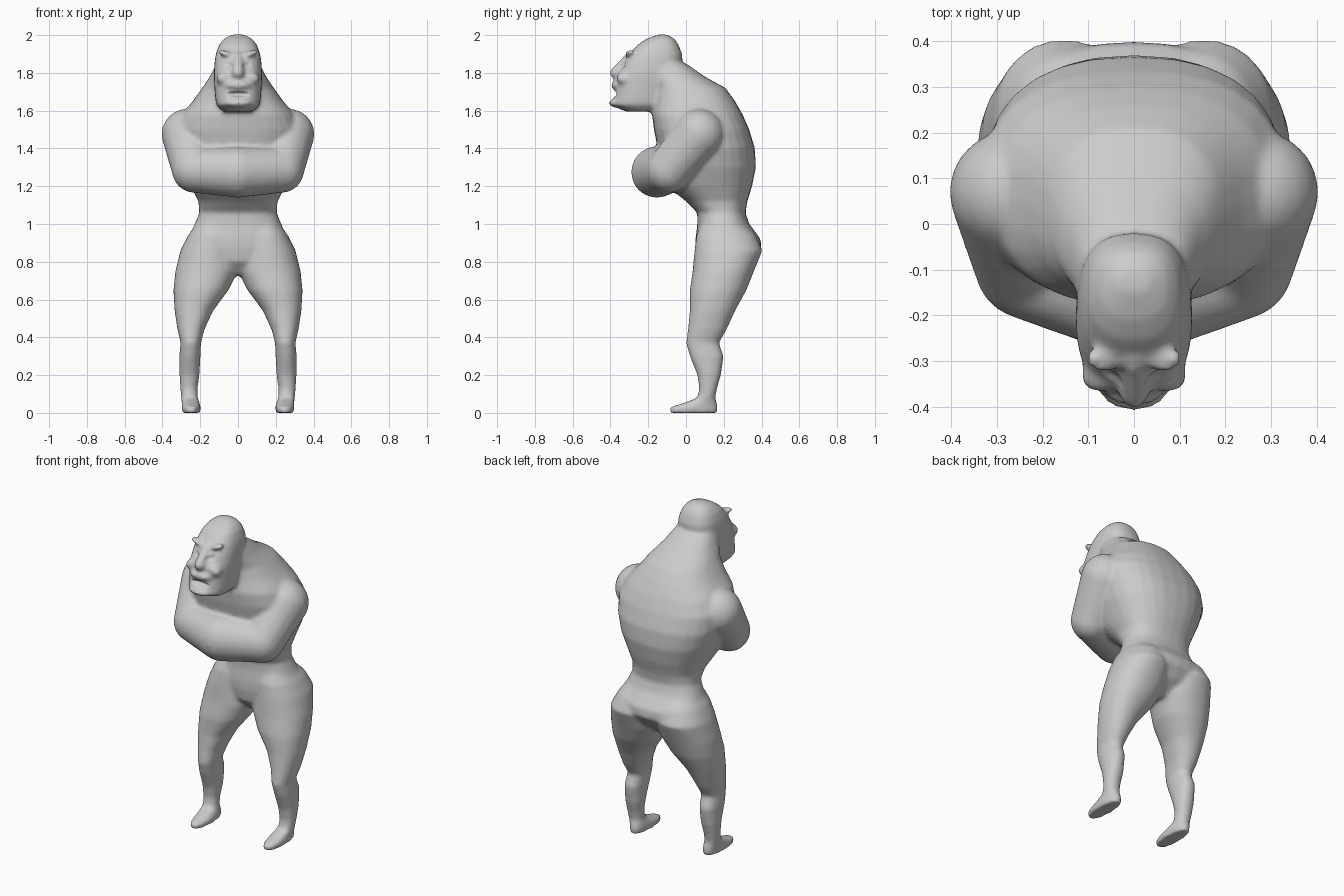
import bpy
import bmesh
from math import cos, sin, pi, copysign
from mathutils import Matrix, Vector

if "Cube" in bpy.data.objects:
    bpy.data.objects.remove(bpy.data.objects["Cube"], do_unlink=True)

SEGMENTS = 28

skin = bpy.data.materials.new("plain grey")
skin.use_nodes = True
skin.diffuse_color = (0.6, 0.6, 0.6, 1)
skin.node_tree.nodes["Principled BSDF"].inputs["Base Color"].default_value = skin.diffuse_color


def loft(bm, rings, side=1, power=2.0):
    """Closed skin through rings of (height, centre x, front y, back y, half width)."""
    loops = []
    for z, cx, front, back, half in rings:
        loop = []
        for i in range(SEGMENTS):
            a = 2 * pi * i / SEGMENTS
            u = copysign(abs(cos(a)) ** (2 / power), cos(a))
            v = copysign(abs(sin(a)) ** (2 / power), sin(a))
            loop.append(bm.verts.new((side * cx + half * u,
                                      (front + back) / 2 + (back - front) / 2 * v, z)))
        loops.append(loop)
    faces = [bm.faces.new(loops[0]), bm.faces.new(loops[-1])]
    for low, high in zip(loops, loops[1:]):
        for i in range(SEGMENTS):
            j = (i + 1) % SEGMENTS
            faces.append(bm.faces.new((low[i], low[j], high[j], high[i])))
    bmesh.ops.recalc_face_normals(bm, faces=faces)


def ellipsoid(bm, centre, radii, tilt=0.0):
    matrix = (Matrix.Translation(centre) @ Matrix.Rotation(tilt, 4, "Y")
              @ Matrix.Diagonal((*radii, 1)))
    bmesh.ops.create_uvsphere(bm, u_segments=20, v_segments=12, radius=1, matrix=matrix)


def limb(bm, start, start_radius, end, end_radius, steps=12):
    """Tapered limb made of closely spaced balls."""
    start, end = Vector(start), Vector(end)
    for i in range(steps + 1):
        t = i / steps
        r = start_radius + (end_radius - start_radius) * t
        ellipsoid(bm, start.lerp(end, t), (r, r, r))


def make_object(bm, name):
    mesh = bpy.data.meshes.new(name)
    bm.to_mesh(mesh)
    bm.free()
    mesh.materials.append(skin)
    obj = bpy.data.objects.new(name, mesh)
    bpy.context.collection.objects.link(obj)
    return obj


body_bm = bmesh.new()

# Hips, waist, broad back and sloping neck
loft(body_bm, [
    (0.73, 0, 0.12, 0.26, 0.06),
    (0.80, 0, 0.06, 0.35, 0.16),
    (0.87, 0, 0.05, 0.40, 0.24),
    (0.92, 0, 0.05, 0.395, 0.265),
    (1.00, 0, 0.06, 0.335, 0.23),
    (1.06, 0, 0.06, 0.315, 0.205),
    (1.12, 0, 0.00, 0.325, 0.21),
    (1.20, 0, -0.10, 0.35, 0.25),
    (1.30, 0, -0.14, 0.37, 0.295),
    (1.40, 0, -0.15, 0.365, 0.325),
    (1.50, 0, -0.17, 0.335, 0.335),
    (1.58, 0, -0.18, 0.30, 0.30),
    (1.65, 0, -0.17, 0.26, 0.24),
    (1.72, 0, -0.17, 0.21, 0.19),
    (1.78, 0, -0.20, 0.10, 0.15),
    (1.85, 0, -0.22, 0.00, 0.115),
], power=2.4)

# Skull, brow and muzzle
loft(body_bm, [
    (1.595, 0, -0.32, -0.14, 0.08),
    (1.63, 0, -0.395, -0.08, 0.115),
    (1.66, 0, -0.385, -0.08, 0.12),
    (1.72, 0, -0.375, -0.06, 0.125),
    (1.79, 0, -0.365, -0.04, 0.128),
    (1.85, 0, -0.335, -0.02, 0.125),
    (1.90, 0, -0.30, -0.02, 0.118),
    (1.95, 0, -0.255, -0.04, 0.10),
    (1.98, 0, -0.21, -0.06, 0.075),
    (2.003, 0, -0.15, -0.10, 0.035),
], power=2.5)
limb(body_bm, (0, -0.30, 1.89), 0.022, (0, -0.372, 1.80), 0.032)
ellipsoid(body_bm, (0, -0.355, 1.735), (0.075, 0.045, 0.025))
ellipsoid(body_bm, (0, -0.365, 1.64), (0.075, 0.045, 0.024))

for side in (-1, 1):
    # Leg with thigh, knee, calf and foot
    loft(body_bm, [
        (0.00, 0.248, -0.088, 0.168, 0.048),
        (0.03, 0.248, -0.088, 0.17, 0.051),
        (0.05, 0.25, -0.02, 0.165, 0.048),
        (0.08, 0.257, 0.06, 0.155, 0.044),
        (0.13, 0.26, 0.07, 0.165, 0.046),
        (0.20, 0.257, 0.06, 0.185, 0.053),
        (0.30, 0.255, 0.02, 0.20, 0.056),
        (0.37, 0.25, 0.00, 0.175, 0.054),
        (0.44, 0.249, 0.01, 0.215, 0.071),
        (0.54, 0.234, 0.02, 0.26, 0.102),
        (0.65, 0.196, 0.02, 0.32, 0.146),
        (0.75, 0.166, 0.035, 0.36, 0.166),
        (0.86, 0.152, 0.045, 0.405, 0.153),
        (0.94, 0.135, 0.055, 0.37, 0.13),
        (1.00, 0.12, 0.08, 0.31, 0.10),
    ], side, 2.2)
    # Shoulder, upper arm and folded forearm
    elbow = (side * 0.23, -0.09, 1.285)
    limb(body_bm, (side * 0.27, 0.07, 1.475), 0.135, elbow, 0.12)
    limb(body_bm, elbow, 0.12, (0, -0.155, 1.275), 0.136)
    # Brow ridge and cheek
    ellipsoid(body_bm, (side * 0.065, -0.295, 1.90), (0.045, 0.03, 0.016), side * -0.35)
    ellipsoid(body_bm, (side * 0.075, -0.33, 1.775), (0.045, 0.04, 0.03), side * 0.5)

body = make_object(body_bm, "body")

# Hollows for the eyes and the open mouth
cut_bm = bmesh.new()
ellipsoid(cut_bm, (0, -0.41, 1.688), (0.08, 0.065, 0.019))
for side in (-1, 1):
    ellipsoid(cut_bm, (side * 0.062, -0.355, 1.85), (0.042, 0.04, 0.026), side * -0.45)
hollows = make_object(cut_bm, "face_hollows")
hollows.hide_render = True

# Merge the parts into one skin, carve the face and soften the joins
bpy.context.view_layer.objects.active = body
body.select_set(True)
merge = body.modifiers.new("merge", "REMESH")
merge.mode = "VOXEL"
merge.voxel_size = 0.01
carve = body.modifiers.new("carve", "BOOLEAN")
carve.operation = "DIFFERENCE"
carve.object = hollows
soften = body.modifiers.new("soften", "SMOOTH")
soften.factor = 0.5
soften.iterations = 12
for name in ("merge", "carve", "soften"):
    bpy.ops.object.modifier_apply(modifier=name)
bpy.data.objects.remove(hollows, do_unlink=True)

# Grey skin on every face, smoothly shaded
body.data.materials.clear()
body.data.materials.append(skin)
for face in body.data.polygons:
    face.material_index = 0
bpy.ops.object.shade_smooth_by_angle(angle=pi / 3)
